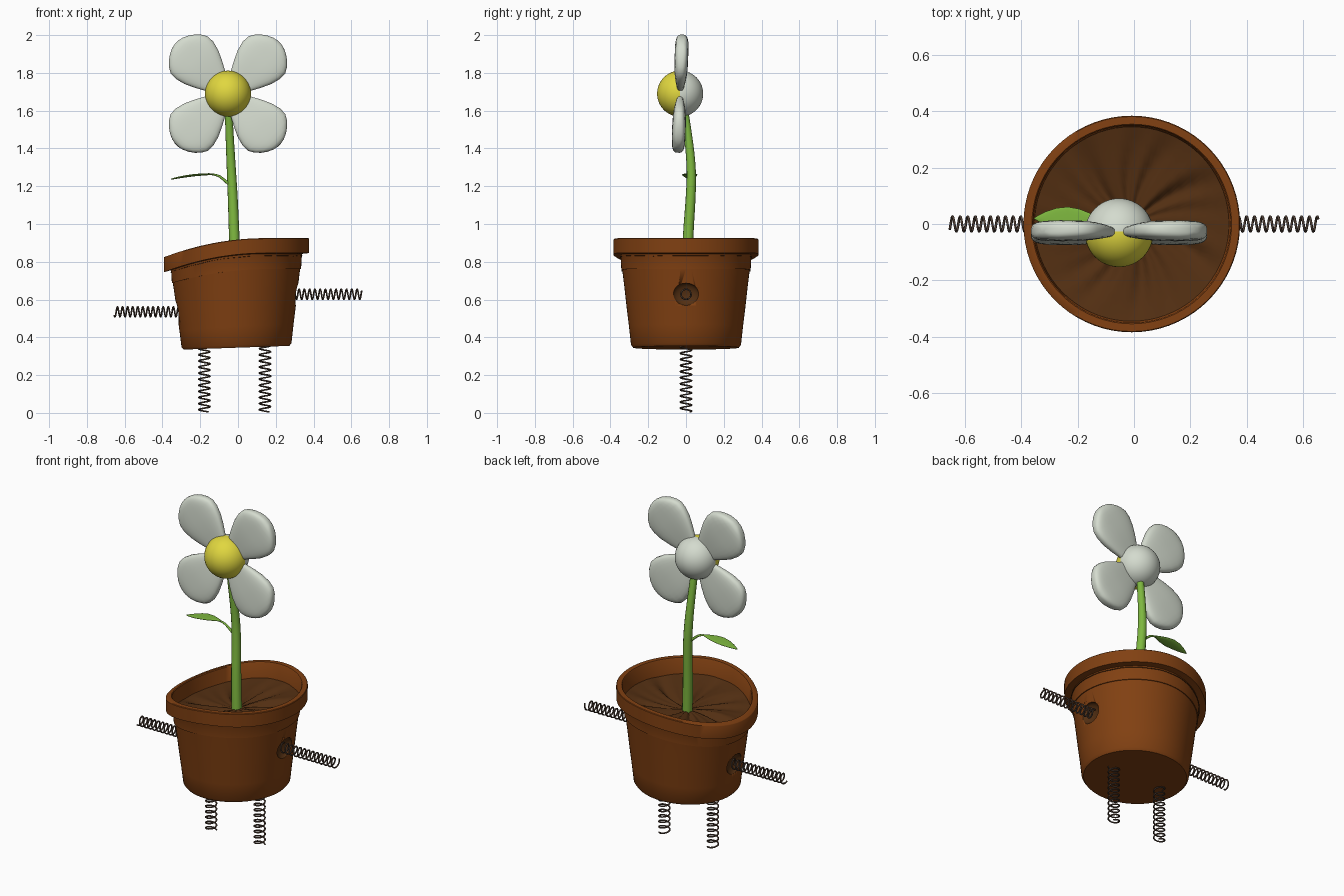
import bpy
import bmesh
from math import sin, cos, pi, tau, radians, copysign
from mathutils import Vector, Matrix

cube = bpy.data.objects.get("Cube")
if cube:
    bpy.data.objects.remove(cube, do_unlink=True)


def material(name, r, g, b):
    m = bpy.data.materials.new(name)
    m.use_nodes = True
    m.diffuse_color = (r, g, b, 1)
    bsdf = m.node_tree.nodes["Principled BSDF"]
    bsdf.inputs["Base Color"].default_value = (r, g, b, 1)
    bsdf.inputs["Roughness"].default_value = 0.6
    return m


CLAY = material("clay brown", 0.22, 0.052, 0.006)
SOIL = material("soil brown", 0.085, 0.028, 0.006)
WHITE = material("petal white", 0.66, 0.71, 0.62)
YELLOW = material("centre yellow", 0.75, 0.68, 0.05)
GREEN = material("stem green", 0.21, 0.48, 0.05)
WIRE = material("wire brown", 0.085, 0.053, 0.038)


def smooth(obj, angle=40):
    bpy.ops.object.select_all(action='DESELECT')
    obj.select_set(True)
    bpy.context.view_layer.objects.active = obj
    bpy.ops.object.shade_smooth_by_angle(angle=radians(angle))


def finish(name, bm, *mats, angle=40):
    bmesh.ops.remove_doubles(bm, verts=bm.verts, dist=1e-5)
    bmesh.ops.recalc_face_normals(bm, faces=bm.faces)
    mesh = bpy.data.meshes.new(name)
    bm.to_mesh(mesh)
    bm.free()
    obj = bpy.data.objects.new(name, mesh)
    bpy.context.collection.objects.link(obj)
    for m in mats:
        mesh.materials.append(m)
    smooth(obj, angle)
    return obj


def skin(bm, rings, cap=False):
    """Join rings of points with quads."""
    rings = [[bm.verts.new(p) for p in ring] for ring in rings]
    n = len(rings[0])
    for a, b in zip(rings, rings[1:]):
        for i in range(n):
            j = (i + 1) % n
            bm.faces.new((a[i], a[j], b[j], b[i]))
    if cap:
        bm.faces.new(rings[0])
        bm.faces.new(rings[-1])


def sag(x, y, z):
    """Droop the pot towards its right side, more near the rim."""
    h = min(max((z - 0.345) / 0.5, 0), 1)
    drop = 0.354 * max(0, 0.15 - x) ** 2
    return Vector((x - 0.008, y, z - h * drop + (1 - h) * 0.035 * x))


def lathe(bm, profile, n, ripple=lambda r, a: 0):
    skin(bm, [[sag(r * cos(tau * i / n), r * sin(tau * i / n),
                   z + ripple(r, tau * i / n)) for i in range(n)]
              for r, z in profile])


def tube(name, points, radii, mat, kind='POLY', sides=1):
    curve = bpy.data.curves.new(name, 'CURVE')
    curve.dimensions = '3D'
    curve.bevel_depth = 1
    curve.bevel_resolution = sides
    curve.use_fill_caps = True
    spline = curve.splines.new(kind)
    spline.points.add(len(points) - 1)
    for k, (pt, p) in enumerate(zip(spline.points, points)):
        pt.co = (*p, 1)
        pt.radius = radii[k] if isinstance(radii, list) else radii
    if kind == 'NURBS':
        spline.order_u = 3
        spline.use_endpoint_u = True
    obj = bpy.data.objects.new(name, curve)
    bpy.context.collection.objects.link(obj)
    bpy.ops.object.select_all(action='DESELECT')
    obj.select_set(True)
    bpy.context.view_layer.objects.active = obj
    bpy.ops.object.convert(target='MESH')
    obj = bpy.context.object
    obj.data.materials.clear()
    obj.data.materials.append(mat)
    smooth(obj, 70)
    return obj


def loft(name, stations, place, mat, power=0.65, dish=0.0, n=28):
    """Flat rounded shape from (distance, half width, half thickness)."""
    rings = []
    for u, w, t in stations:
        ring = []
        for i in range(n):
            a = tau * (i + 0.5) / n
            c, s = cos(a), sin(a)
            v = w * copysign(abs(c) ** power, c)
            d = t * copysign(abs(s) ** power, s) * (1 - dish * abs(s))
            ring.append(place(u, v, d))
        rings.append(ring)
    bm = bmesh.new()
    skin(bm, rings, cap=True)
    return finish(name, bm, mat, angle=60)


# Pot: one closed turned body with an overhanging rim
bm = bmesh.new()
lathe(bm, [(0, .345), (.15, .345), (.28, .345), (.291, .36), (.302, .46),
           (.314, .56), (.325, .66), (.337, .76), (.347, .842), (.384, .846),
           (.385, .922), (.382, .925), (.355, .925), (.351, .92),
           (.342, .76), (.17, .76), (0, .76)], 72)
pot = finish("pot", bm, CLAY)

# Sockets: shallow dents where the arms enter the pot
ARMS = (("left", 1, 0.312, 0.628), ("right", -1, 0.325, 0.535))
for side, s, x, z in ARMS:
    bm = bmesh.new()
    bmesh.ops.create_uvsphere(bm, u_segments=32, v_segments=16, radius=1)
    bm.transform(Matrix.Translation((s * x, 0, z))
                 @ Matrix.Diagonal((0.035, 0.068, 0.06, 1)))
    cutter = finish(side + "_socket_cutter", bm, SOIL)
    cutter.hide_render = True
    mod = pot.modifiers.new("socket", 'BOOLEAN')
    mod.operation = 'DIFFERENCE'
    mod.solver = 'EXACT'
    mod.material_mode = 'TRANSFER'
    mod.object = cutter
    bpy.context.view_layer.objects.active = pot
    bpy.ops.object.modifier_apply(modifier=mod.name)
    bpy.data.objects.remove(cutter, do_unlink=True)


# Soil: dished and raked into radial folds
def folds(r, a):
    swirl = a + r
    wave = sin(7 * swirl) + sin(12 * swirl + 1) + 0.7 * sin(19 * swirl + 2)
    return 0.007 * wave * sin(pi * min(r / 0.36, 1))


bm = bmesh.new()
lathe(bm, [(0.35 * k / 8, 0.787 + 0.045 * (k / 8) ** 2) for k in range(9)],
      120, folds)
finish("soil", bm, SOIL, angle=60)


# Spring limbs
def spring(name, start, axis, length, radius, turns):
    axis = Vector(axis)
    side = axis.orthogonal().normalized()
    up = axis.cross(side)
    steps = int(turns * 14)
    pts = [Vector(start) + axis * (length * k / steps)
           + radius * (side * cos(tau * k / 14) + up * sin(tau * k / 14))
           for k in range(steps + 1)]
    tube(name, pts, 0.0045, WIRE)


for side, s, x, z in ARMS:
    spring(side + "_arm_spring", (s * (x - 0.02), 0, z), (s, 0, 0),
           0.675 - x, 0.027, 13)
for side, x in (("left", 0.143), ("right", -0.178)):
    spring(side + "_leg_spring", (x, 0, 0.005), (0, 0, 1), 0.355, 0.03, 11)

# Stem and leaf stalk
tube("stem", [(-.012, .005, .76), (-.02, .01, .93), (-.028, .026, 1.15),
              (-.036, .03, 1.3), (-.046, .008, 1.5), (-.053, -.02, 1.68)],
     [.029, .028, .026, .024, .021, .019], GREEN, 'NURBS', 4)
tube("leaf_stalk", [(-.035, .024, 1.2), (-.075, .022, 1.235),
                    (-.11, .02, 1.262), (-.16, .02, 1.265)],
     [.009, .007, .006, .004], GREEN, 'NURBS', 2)

# Leaf: thin arched blade
loft("leaf", [(0, .004, .003), (.03, .018, .005), (.07, .034, .006),
              (.11, .041, .006), (.15, .037, .006), (.19, .024, .005),
              (.215, .011, .004), (.23, .002, .002)],
     lambda u, v, d: Vector((-.125 - u, .02 + v,
                             1.264 - 0.5 * u * u + 2 * v * v + d)),
     GREEN, power=1)

# Flower head: ball with a yellow front half
HEAD = Vector((-0.053, -0.031, 1.69))
TILT = Matrix.Rotation(radians(-2), 3, 'X')
bm = bmesh.new()
bmesh.ops.create_uvsphere(bm, u_segments=40, v_segments=24, radius=0.122)
bm.transform(Matrix.Rotation(pi / 2, 4, 'X'))
for f in bm.faces:
    f.material_index = int(f.calc_center_median().y < 0)
bm.transform(Matrix.Translation(HEAD) @ TILT.to_4x4())
finish("flower_centre", bm, WHITE, YELLOW)

# Petals: four rounded pads on the diagonals
PETAL = [(.0, .015, .008), (.05, .045, .015), (.1, .077, .024),
         (.15, .104, .032), (.2, .127, .038), (.25, .14, .041),
         (.29, .139, .041), (.32, .122, .041), (.345, .098, .039),
         (.365, .07, .035), (.379, .04, .026), (.385, .014, .012)]
for high, sz in (("upper", 1), ("lower", -1)):
    for side, sx in (("left", 1), ("right", -1)):
        def place(u, v, d):
            flat = Vector((sx * (u + v), 0, sz * (u - v))) / 2 ** 0.5
            return HEAD + TILT @ (flat + Vector((0, d, 0)))
        loft(f"{high}_{side}_petal", PETAL, place, WHITE, 0.72, 0.12)
